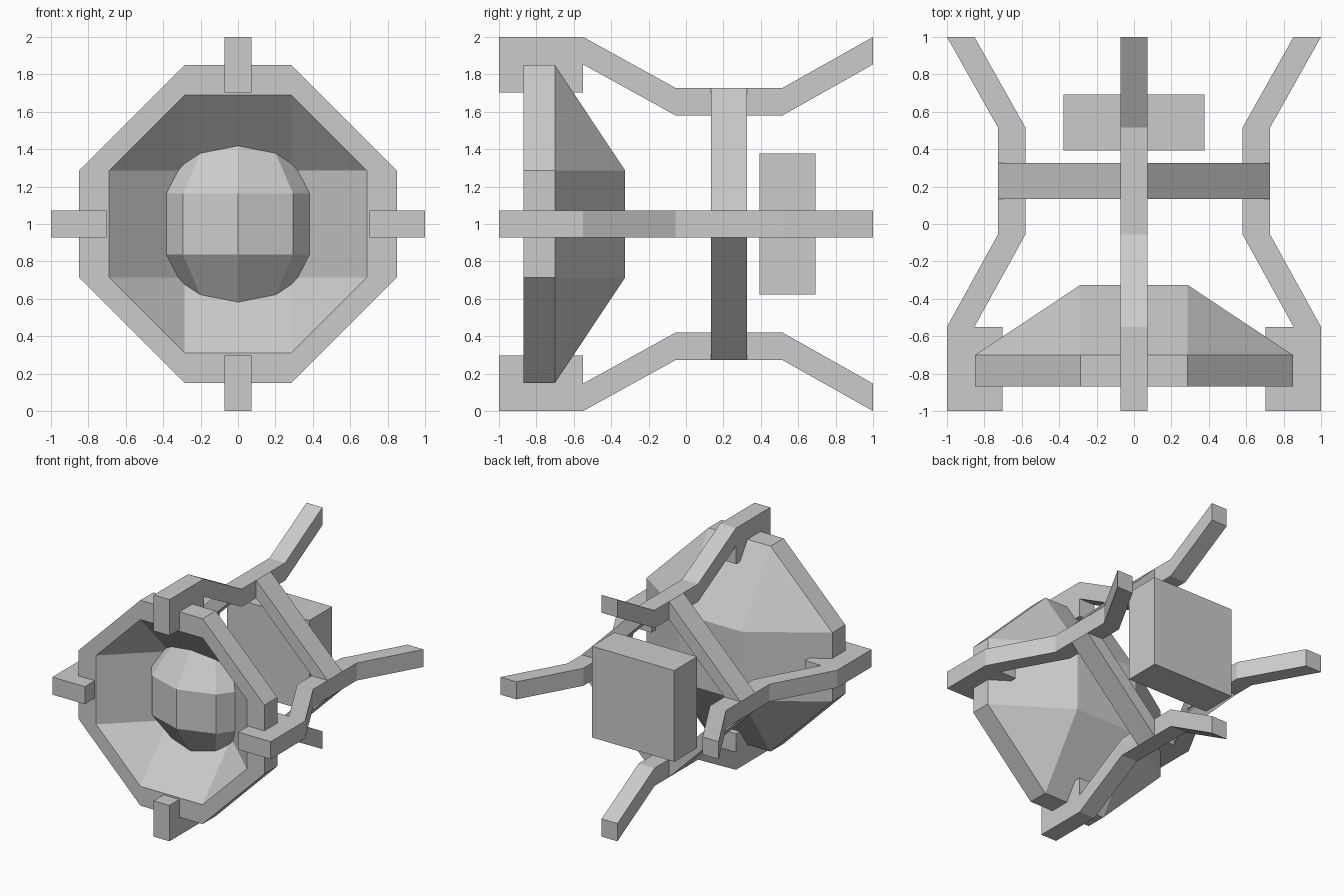
import bpy, bmesh, math
from mathutils import Matrix, Vector

if "Cube" in bpy.data.objects:
    bpy.data.objects.remove(bpy.data.objects["Cube"])

CZ = 1.0  # height of the central axis


def finish(bm, name):
    bmesh.ops.remove_doubles(bm, verts=bm.verts, dist=0.0005)
    bmesh.ops.recalc_face_normals(bm, faces=bm.faces)
    me = bpy.data.meshes.new(name)
    bm.to_mesh(me)
    bm.free()
    ob = bpy.data.objects.new(name, me)
    bpy.context.collection.objects.link(ob)
    return ob


def octagon(half, corner, y):
    pts = [(corner, half), (half, corner), (half, -corner), (corner, -half)]
    pts += [(-a, -b) for a, b in pts]
    return [Vector((a, y, CZ + b)) for a, b in pts]


def loft(name, rings, cap=False, closed=False):
    bm = bmesh.new()
    loops = [[bm.verts.new(p) for p in octagon(*r)] for r in rings]
    pairs = list(zip(loops, loops[1:]))
    if closed:
        pairs.append((loops[-1], loops[0]))
    for a, b in pairs:
        for i in range(8):
            j = (i + 1) % 8
            bm.faces.new((a[i], a[j], b[j], b[i]))
    return finish(bm, name)


# Octagonal dish: inner square, inner rim, outer rim, back square
C = 0.285
bm_rings = [(C, C, -0.495), (0.69, C, -0.87), (0.85, C, -0.87),
            (0.85, C, -0.70), (C, C, -0.325)]
dish = loft("dish", bm_rings)
bm = bmesh.new()
bm.from_mesh(dish.data)
for y in (-0.495, -0.325):
    bm.faces.new([bm.verts.new((s * C, y, CZ + t * C))
                  for s, t in ((-1, -1), (1, -1), (1, 1), (-1, 1))])
bmesh.ops.remove_doubles(bm, verts=bm.verts, dist=0.001)
bmesh.ops.recalc_face_normals(bm, faces=bm.faces)
bm.to_mesh(dish.data)
bm.free()

# Low-poly core seated in the dish, back part cut off
bm = bmesh.new()
bmesh.ops.create_uvsphere(bm, u_segments=10, v_segments=5, radius=0.526,
                          matrix=Matrix.Translation((0, -0.303, CZ)))
cut = bmesh.ops.bisect_plane(bm, geom=bm.verts[:] + bm.edges[:] + bm.faces[:],
                             plane_co=(0, -0.48, 0), plane_no=(0, 1, 0),
                             clear_outer=True)
bmesh.ops.holes_fill(bm, edges=[e for e in bm.edges if e.is_boundary])
finish(bm, "core")

# Four bent arms, profile as (y, distance from axis), turned about the axis
W = 0.0725
profile = [(-1, 1), (-0.55, 1), (-0.055, 0.727), (0.515, 0.727), (1, 1),
           (1, 0.853), (0.515, 0.58), (-0.055, 0.58), (-0.55, 0.853),
           (-0.55, 0.703), (-1, 0.703)]
for k, name in enumerate(("arm_top", "arm_right", "arm_bottom", "arm_left")):
    bm = bmesh.new()
    f = bm.faces.new([bm.verts.new((-W, y, r)) for y, r in profile])
    ext = bmesh.ops.extrude_face_region(bm, geom=[f])
    bmesh.ops.translate(bm, vec=(2 * W, 0, 0),
                        verts=[v for v in ext["geom"] if isinstance(v, bmesh.types.BMVert)])
    bm.transform(Matrix.Translation((0, 0, CZ)) @ Matrix.Rotation(k * math.pi / 2, 4, 'Y'))
    finish(bm, name)

# Diamond brace joining the arms
loft("diamond_brace", [(0.727, W, 0.135), (0.727, W, 0.325),
                       (0.58, W, 0.325), (0.58, W, 0.135)], closed=True)

# Rear equipment box
bm = bmesh.new()
bmesh.ops.create_cube(bm, size=1, matrix=Matrix.Translation((0, 0.543, CZ))
                      @ Matrix.Diagonal((0.755, 0.3, 0.755, 1)))
finish(bm, "rear_box")
